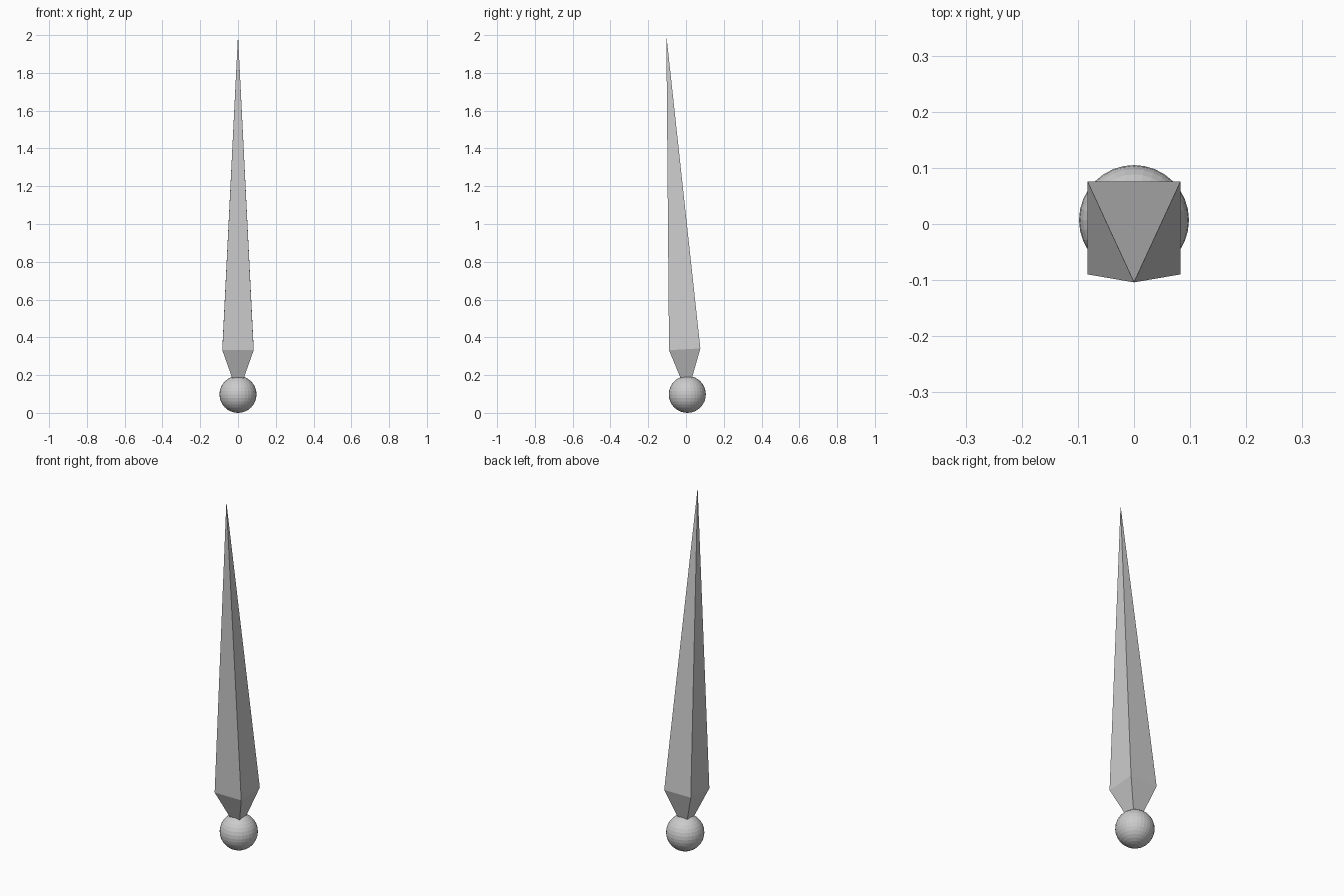
import bpy, bmesh
from mathutils import Vector

if "Cube" in bpy.data.objects:
    bpy.data.objects.remove(bpy.data.objects["Cube"])

HEAD = Vector((0, 0.007, 0.098))   # centre of the ball, where the spike starts
TIP = Vector((0, -0.104, 2.0))

# Ball joint at the base
bpy.ops.mesh.primitive_uv_sphere_add(segments=32, ring_count=16, radius=0.098, location=HEAD)
ball = bpy.context.object
ball.name = "base_ball"

# Four-sided tapered spike: lower point, square collar, upper tip
bm = bmesh.new()
low, top = bm.verts.new(HEAD), bm.verts.new(TIP)
axis = (TIP - HEAD).normalized()
side = Vector((1, 0, 0))
depth = axis.cross(side).normalized()
mid = HEAD + axis * 0.239
r = 0.083
ring = [bm.verts.new(mid + side * sx * r + depth * sy * r)
        for sx, sy in ((1, 1), (-1, 1), (-1, -1), (1, -1))]
for a, b in zip(ring, ring[1:] + ring[:1]):
    bm.faces.new((a, b, top))
    bm.faces.new((b, a, low))
bmesh.ops.recalc_face_normals(bm, faces=bm.faces)
mesh = bpy.data.meshes.new("spike")
bm.to_mesh(mesh)
bm.free()
bpy.context.collection.objects.link(bpy.data.objects.new("spike", mesh))
